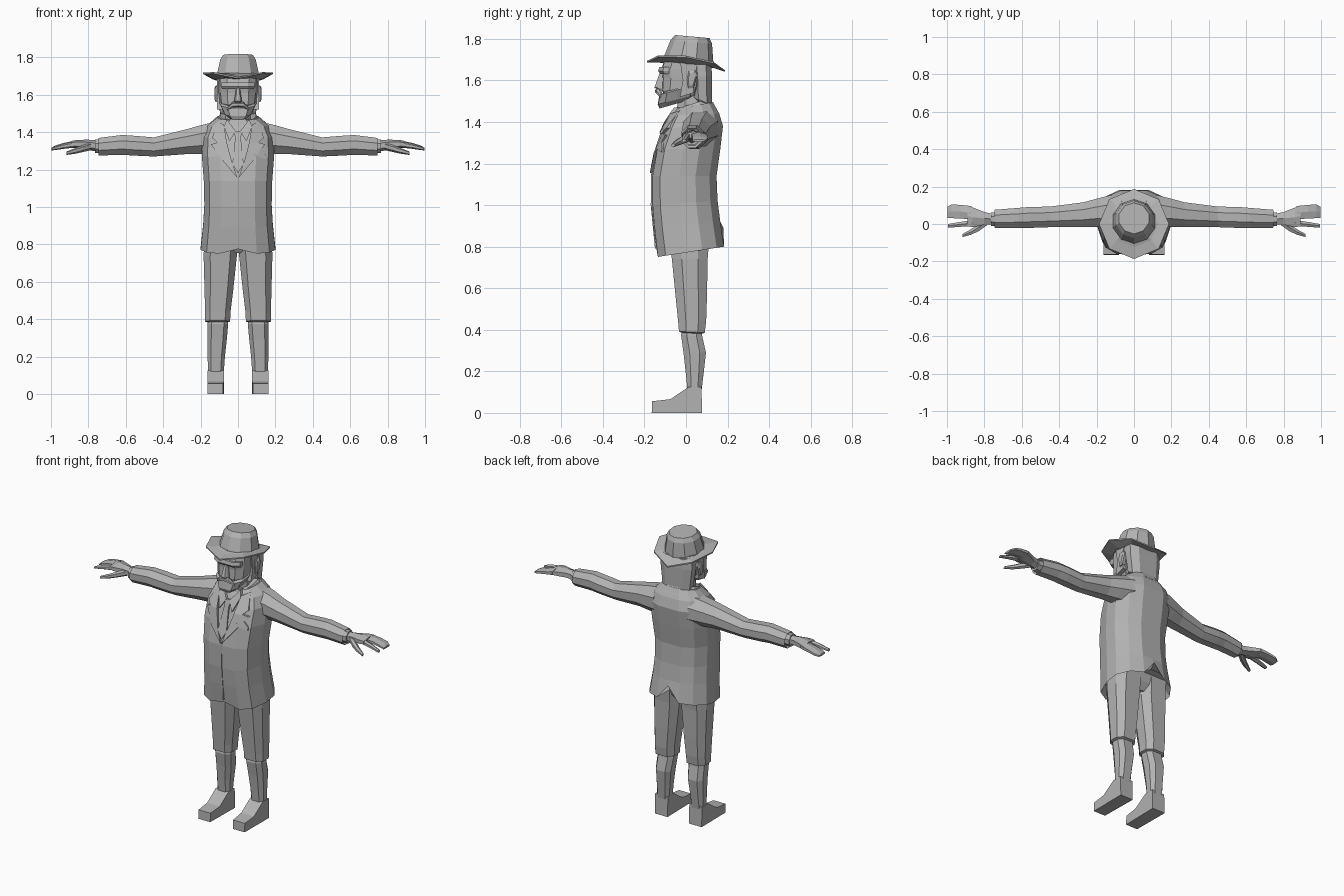
import bpy, bmesh, math

grey = bpy.data.materials.new("plain grey")
grey.diffuse_color = (0.45, 0.45, 0.45, 1)


def finish(name, bm):
    bmesh.ops.recalc_face_normals(bm, faces=bm.faces)
    me = bpy.data.meshes.new(name)
    bm.to_mesh(me)
    bm.free()
    me.materials.append(grey)
    ob = bpy.data.objects.new(name, me)
    bpy.context.collection.objects.link(ob)
    return ob


def loft(name, rings):
    """Skin a list of equal-length point rings and cap both ends."""
    bm = bmesh.new()
    vs = [[bm.verts.new(p) for p in r] for r in rings]
    n = len(vs[0])
    for a, b in zip(vs, vs[1:]):
        for i in range(n):
            j = (i + 1) % n
            bm.faces.new((a[i], a[j], b[j], b[i]))
    bm.faces.new(vs[0])
    bm.faces.new(vs[-1])
    return finish(name, bm)


def body_ring(sec, half, cx=0.0):
    """Mirrored outline: sec = z at front, z at back, half width, front y, back y."""
    zf, zb, w, f, b = sec
    pts = half + [(-x, y) for x, y in reversed(half) if x > 0]
    return [(cx + x * w, (f + b) / 2 + y * (b - f) / 2,
             zf + (zb - zf) * (y + 1) / 2) for x, y in pts]


def tube_ring(x, y, z, ry, rz, n=8):
    k = 1 / math.cos(math.pi / n)
    return [(x, y + ry * k * math.cos((i + .5) * 2 * math.pi / n),
             z + rz * k * math.sin((i + .5) * 2 * math.pi / n)) for i in range(n)]


def flip(rings, s):
    return [[(s * x, y, z) for x, y, z in r] for r in rings]


# ---- jacket ----
COAT = [(0, -1), (.5, -.97), (.84, -.74), (1, -.15), (1, .35), (.76, .78), (.38, 1), (0, 1)]
SECS = [(.75, .80, .2, -.14, .183), (.89, .92, .186, -.156, .165), (1.0, 1.02, .18, -.165, .152),
        (1.14, 1.14, .183, -.165, .147), (1.27, 1.27, .193, -.142, .165),
        (1.37, 1.38, .192, -.105, .178), (1.43, 1.44, .165, -.07, .16),
        (1.465, 1.495, .11, -.045, .13)]
rings = [body_ring(s, COAT) for s in SECS]
rings[0][7] = (0, .18, .89)                       # back vent
rings[0][0] = (0, -.14, .775)                     # front opening
rings.insert(0, body_ring((.80, .86, .175, -.115, .15), COAT))
loft("jacket", rings)


def front_y(x, z):
    """y of the jacket front at a given x and z."""
    for a, b in zip(SECS, SECS[1:]):
        if z <= b[0] or b is SECS[-1]:
            t = min(1, (z - a[0]) / (b[0] - a[0]))
            w, f, k = (a[i] + (b[i] - a[i]) * t for i in (2, 3, 4))
            break
    u = min(.999, abs(x) / w)
    for (x0, y0), (x1, y1) in zip(COAT, COAT[1:]):
        if u <= x1:
            v = y0 + (y1 - y0) * (u - x0) / (x1 - x0)
            return (f + k) / 2 + v * (k - f) / 2


def plate(name, pts, out=.012):
    loft(name, [[(x, front_y(x, z) - d, z) for x, z in pts] for d in (-.01, out)])


for s, side in ((1, "left"), (-1, "right")):
    m = lambda pts: [(s * x, z) for x, z in pts]
    plate(side + "_lapel_lower", m([(.003, 1.155), (.075, 1.24), (.145, 1.335), (.11, 1.345), (.06, 1.345), (.035, 1.25)]))
    plate(side + "_lapel_upper", m([(.06, 1.345), (.11, 1.345), (.138, 1.37), (.11, 1.455), (.075, 1.44)]), .016)
    plate(side + "_shirt_collar", m([(.012, 1.405), (.045, 1.35), (.075, 1.43), (.06, 1.47)]), .018)
plate("tie", [(0, 1.18), (.03, 1.23), (.015, 1.37), (.022, 1.405), (-.022, 1.405), (-.015, 1.37), (-.03, 1.23)])
plate("breast_pocket", [(.085, 1.275), (.15, 1.255), (.15, 1.275), (.12, 1.31), (.085, 1.292)], .008)
plate("front_seam", [(-.004, .79), (.004, .79), (.004, 1.0), (.004, 1.155), (-.004, 1.155), (-.004, 1.0)], .005)
loft("jacket_collar", [body_ring(s, COAT) for s in
     ((1.40, 1.46, .135, -.075, .15), (1.46, 1.515, .095, -.055, .115), (1.46, 1.505, .07, -.035, .09))])

# ---- arms, hands, legs, shoes ----
LEG = [(0, -1), (.6, -1), (1, -.45), (1, .45), (.6, 1), (0, 1)]
SHOE = [(0, -1), (.8, -1), (1, -.8), (1, .9), (.85, 1), (0, 1)]
for s, side in ((1, "left"), (-1, "right")):
    loft(side + "_sleeve", flip([tube_ring(*a) for a in (
        (.12, .07, 1.37, .085, .085), (.2, .06, 1.36, .075, .077), (.27, .05, 1.35, .066, .067),
        (.45, .038, 1.321, .055, .051), (.56, .035, 1.328, .056, .053), (.62, .032, 1.332, .054, .053),
        (.745, .028, 1.322, .048, .047), (.735, .028, 1.322, .036, .036))], s))
    loft(side + "_cuff", flip([tube_ring(x, .026, 1.325, .036, .036) for x in (.72, .765)], s))
    loft(side + "_palm", flip([tube_ring(*a, 6) for a in (
        (.75, .026, 1.326, .027, .026), (.80, .03, 1.332, .034, .024),
        (.86, .036, 1.336, .052, .02), (.89, .042, 1.336, .055, .015))], s))
    loft(side + "_fingers", flip([tube_ring(*a, 6) for a in (
        (.87, .06, 1.336, .036, .016), (.93, .066, 1.328, .036, .013),
        (.975, .068, 1.318, .037, .010), (.997, .062, 1.310, .030, .006))], s))
    loft(side + "_forefinger", flip([tube_ring(*a, 6) for a in (
        (.86, .006, 1.336, .016, .015), (.93, -.002, 1.325, .013, .012),
        (.995, -.01, 1.31, .010, .007))], s))
    loft(side + "_thumb", flip([tube_ring(*a, 6) for a in (
        (.785, .012, 1.325, .018, .018), (.83, -.018, 1.312, .020, .016),
        (.87, -.042, 1.300, .015, .013), (.918, -.062, 1.287, .008, .008))], s))
    loft(side + "_trouser", [body_ring(a, LEG, s * cx) for a, cx in (
        ((.87, .87, .088, -.085, .115), .09), ((.74, .74, .089, -.068, .104), .095),
        ((.56, .56, .077, -.05, .101), .102), ((.44, .44, .068, -.038, .097), .108),
        ((.392, .386, .067, -.034, .09), .109), ((.385, .38, .05, -.02, .075), .109))])
    loft(side + "_shin", [body_ring(a, LEG, s * cx) for a, cx in (
        ((.40, .40, .05, -.018, .075), .108), ((.375, .37, .055, -.024, .078), .108),
        ((.29, .29, .052, -.012, .096), .112), ((.2, .2, .046, -.002, .086), .116),
        ((.10, .10, .042, .008, .074), .119))])
    # shoe: side profile swept across its width
    prof = [(-.165, 0), (.078, 0), (.074, .125), (.012, .125), (-.075, .066), (-.163, .056)]
    loft(side + "_shoe", [[(s * (cx + (1 if y > -.16 else k) * w), y, z) for y, z in prof]
                          for cx, w, k in ((.119, -.044, .9), (.119, .045, .95))])
loft("seat_of_trousers", [body_ring(a, LEG) for a in ((.755, .755, .02, -.04, .07), (.80, .80, .12, -.07, .1), (.88, .88, .16, -.09, .12))])

# ---- head ----
HEAD = [(0, -1), (.55, -.97), (.9, -.6), (1, 0), (1, .7), (.7, 1), (0, 1)]
loft("neck", [body_ring(a, LEG) for a in ((1.38, 1.40, .075, -.045, .10), (1.55, 1.55, .06, -.04, .09))])
loft("head", [body_ring(a, HEAD) for a in (
    (1.50, 1.53, .07, -.09, .06), (1.55, 1.57, .098, -.115, .075), (1.61, 1.62, .104, -.112, .085),
    (1.655, 1.655, .106, -.118, .09), (1.71, 1.70, .106, -.1, .1))])
loft("beard", [body_ring(a, HEAD) for a in (
    (1.465, 1.51, .052, -.127, .03), (1.485, 1.53, .077, -.136, .045), (1.53, 1.58, .1, -.128, .05),
    (1.54, 1.60, .09, -.11, .04))])
loft("back_hair", [body_ring(a, LEG) for a in (
    (1.50, 1.452, .075, .05, .115), (1.52, 1.48, .095, .035, .125), (1.62, 1.62, .11, .03, .125),
    (1.71, 1.69, .108, .02, .122))])
loft("brow", [body_ring(a, LEG) for a in (
    (1.632, 1.632, .085, -.124, -.05), (1.645, 1.645, .09, -.134, -.05), (1.665, 1.665, .088, -.128, -.05))])
loft("nose", [body_ring(a, LEG) for a in (
    (1.552, 1.552, .018, -.136, -.10), (1.566, 1.562, .021, -.152, -.10), (1.635, 1.635, .01, -.127, -.10))])
for s, side in ((1, "left"), (-1, "right")):
    loft(side + "_moustache", flip([tube_ring(*a, 6) for a in (
        (0, -.136, 1.548, .012, .011), (.03, -.132, 1.546, .012, .013), (.06, -.118, 1.522, .008, .006))], s))
    loft(side + "_ear", flip([[(x, .025 + k * y, 1.605 + k * z) for y, z in
         ((-.015, -.045), (.012, -.04), (.03, .02), (.02, .045), (-.012, .04), (-.02, 0))]
         for x, k in ((.095, 1), (.118, 1), (.125, .7))], s))
    loft(side + "_sideburn", flip([[(x, y, z) for y, z in
         ((-.03, 1.70), (.04, 1.70), (.035, 1.54), (-.03, 1.52), (-.015, 1.6))] for x in (.085, .112)], s))


# ---- hat ----
def hat_ring(r, cy, z, tilt, lift=0, n=10, ry=1):
    pts = []
    for i in range(n):
        a = math.pi / 2 + 2 * math.pi * i / n
        x, y = r * math.cos(a), r * math.sin(a) * ry
        pts.append((x, y + cy, z - tilt * y + lift * abs(x)))
    return pts


loft("hat_brim", [hat_ring(.10, .01, 1.675, .1, n=8), hat_ring(.13, .005, 1.672, .1, .1, 8),
                  hat_ring(.187, 0, 1.664, .12, .25, 8), hat_ring(.187, 0, 1.672, .12, .25, 8),
                  hat_ring(.13, .005, 1.695, .1, .1, 8), hat_ring(.10, .01, 1.71, .1, n=8)])
loft("hat_crown", [hat_ring(.12, .012, 1.685, .1), hat_ring(.117, .014, 1.71, .1),
                   hat_ring(.1, .025, 1.785, .08), hat_ring(.083, .03, 1.811, .09)])
